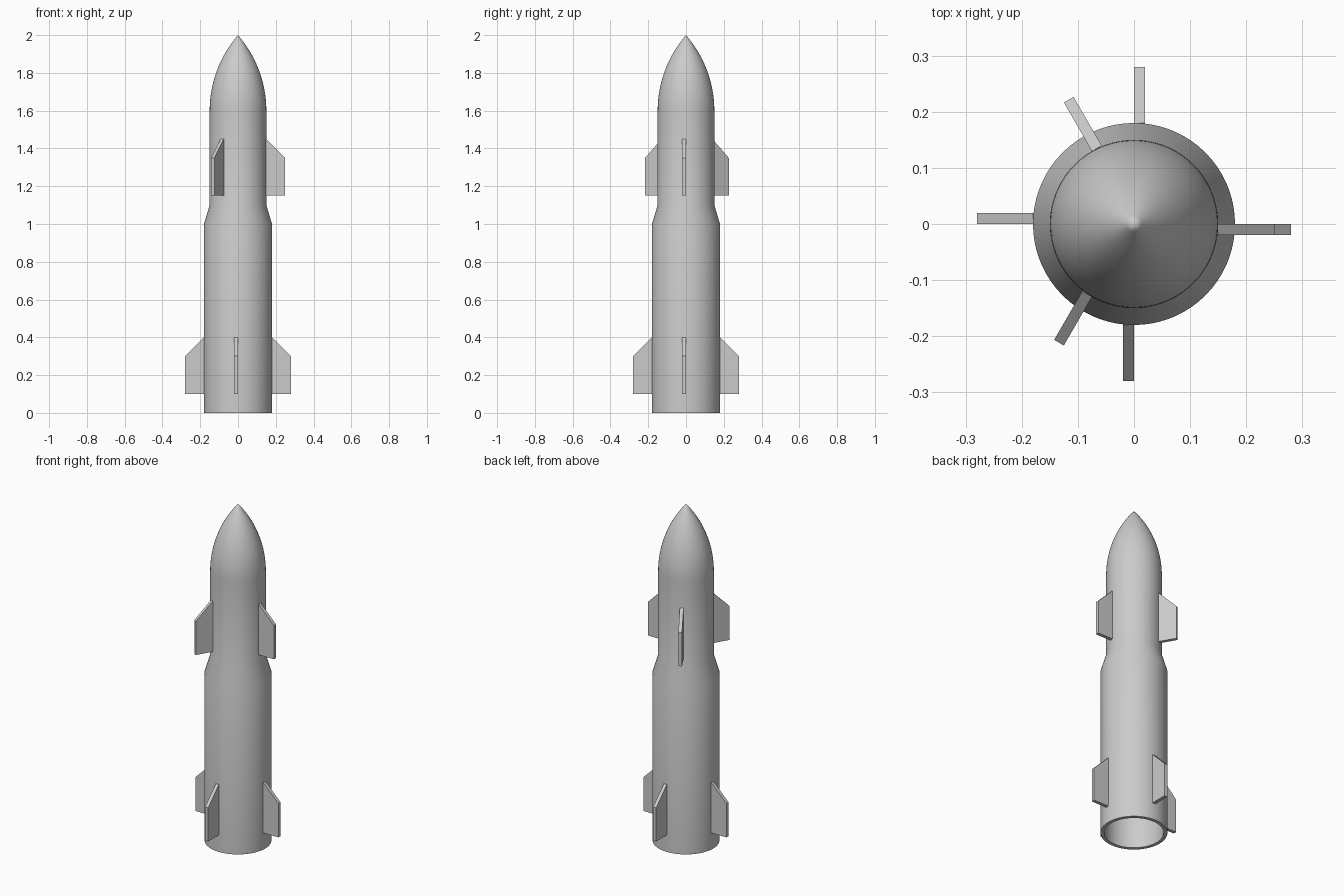
import bpy, bmesh, math
from mathutils import Matrix, Vector

if "Cube" in bpy.data.objects:
    bpy.data.objects.remove(bpy.data.objects["Cube"])

grey = bpy.data.materials.new("light_grey")
grey.diffuse_color = (0.6, 0.6, 0.6, 1)
grey.use_nodes = True
grey.node_tree.nodes["Principled BSDF"].inputs["Base Color"].default_value = grey.diffuse_color


def make_object(name, bm):
    bmesh.ops.recalc_face_normals(bm, faces=bm.faces[:])
    mesh = bpy.data.meshes.new(name)
    bm.to_mesh(mesh)
    bm.free()
    mesh.materials.append(grey)
    obj = bpy.data.objects.new(name, mesh)
    bpy.context.collection.objects.link(obj)
    return obj


def ogive(radius, base, length, steps=20):
    """Tangent-ogive nose profile from its base up to the tip."""
    rho = (radius ** 2 + length ** 2) / (2 * radius)
    end = math.asin(length / rho)
    pts = []
    for i in range(steps + 1):
        a = end * i / steps
        r = rho * math.cos(a) + radius - rho
        pts.append((0.0 if i == steps else r, base + rho * math.sin(a)))
    return pts


# Hollow body: outer wall from tip to rim, then inner wall back up
outer = [(0.18, 0), (0.18, 1.0), (0.15, 1.1)] + ogive(0.15, 1.6, 0.4)
inner = [(0.16, 0), (0.16, 1.0), (0.13, 1.1)] + ogive(0.13, 1.6, 0.36)
bm = bmesh.new()
verts = [bm.verts.new((r, 0, z)) for r, z in outer[::-1] + inner]
edges = [bm.edges.new(pair) for pair in zip(verts, verts[1:])]
bmesh.ops.spin(bm, geom=verts + edges, cent=(0, 0, 0), axis=(0, 0, 1),
               angle=math.tau, steps=72, use_merge=False)
bmesh.ops.remove_doubles(bm, verts=bm.verts[:], dist=1e-5)
body = make_object("rocket_body", bm)
bpy.context.view_layer.objects.active = body
body.select_set(True)
bpy.ops.object.shade_smooth_by_angle(angle=math.radians(30))


# Fins: clipped plates, each offset to one side of its radial line
def add_fins(name, count, radius, bottom):
    root = radius - 0.006
    profile = [(root, bottom), (radius + 0.1, bottom),
               (radius + 0.1, bottom + 0.2), (radius, bottom + 0.3),
               (root, bottom + 0.3)]
    for i in range(count):
        bm = bmesh.new()
        face = bm.faces.new([bm.verts.new((x, 0, z)) for x, z in profile])
        ext = bmesh.ops.extrude_face_region(bm, geom=[face])
        moved = [g for g in ext["geom"] if isinstance(g, bmesh.types.BMVert)]
        bmesh.ops.translate(bm, verts=moved, vec=Vector((0, -0.02, 0)))
        bm.transform(Matrix.Rotation(math.tau * i / count, 4, 'Z'))
        make_object(f"{name}_{i + 1}", bm)


add_fins("lower_fin", 4, 0.18, 0.1)
add_fins("upper_fin", 3, 0.15, 1.15)
